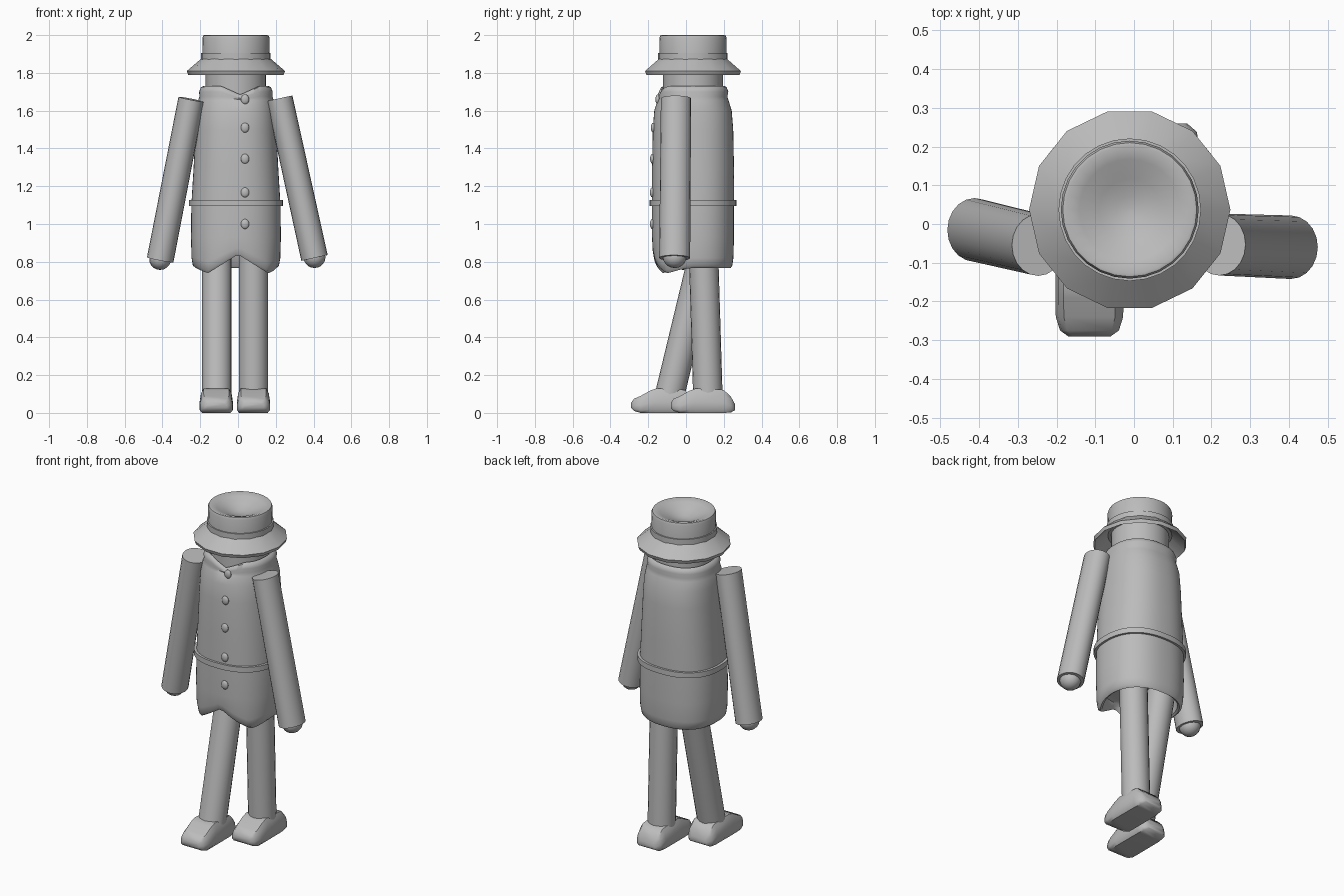
import bpy, bmesh, math
from mathutils import Matrix, Vector

if "Cube" in bpy.data.objects:
    bpy.data.objects.remove(bpy.data.objects["Cube"])

grey = bpy.data.materials.new("grey")
grey.diffuse_color = (0.5, 0.5, 0.5, 1)
grey.use_nodes = True
grey.node_tree.nodes["Principled BSDF"].inputs["Base Color"].default_value = grey.diffuse_color
CX, CY = -0.011, 0.037          # axis of hat, head and coat


def finish(bm, name, angle=40):
    bmesh.ops.recalc_face_normals(bm, faces=bm.faces)
    me = bpy.data.meshes.new(name)
    bm.to_mesh(me)
    bm.free()
    me.materials.append(grey)
    ob = bpy.data.objects.new(name, me)
    bpy.context.collection.objects.link(ob)
    bpy.ops.object.select_all(action='DESELECT')
    ob.select_set(True)
    bpy.context.view_layer.objects.active = ob
    bpy.ops.object.shade_smooth_by_angle(angle=math.radians(angle))
    return ob


def loft(name, rings, closed=False, angle=40):
    """Skin a list of point rings; cap the ends or join last to first."""
    bm = bmesh.new()
    vs = [[bm.verts.new(p) for p in r] for r in rings]
    n = len(vs[0])
    pairs = list(zip(vs, vs[1:])) + ([(vs[-1], vs[0])] if closed else [])
    for a, b in pairs:
        for i in range(n):
            j = (i + 1) % n
            bm.faces.new((a[i], a[j], b[j], b[i]))
    if not closed:
        bm.faces.new(vs[0])
        bm.faces.new(vs[-1])
    return finish(bm, name, angle)


def oval(rx, ry, z, n, power=2.0, cx=CX, cy=CY):
    pts = []
    for i in range(n):
        a = 2 * math.pi * i / n
        c, s = math.cos(a), math.sin(a)
        pts.append(Vector((cx + rx * math.copysign(abs(c) ** (2 / power), c),
                           cy + ry * math.copysign(abs(s) ** (2 / power), s), z)))
    return pts


def tube(name, bottom, top, r1, r2, squash=1.0, n=20):
    """Tapered limb between two points; squash narrows it in x."""
    a, b = Vector(bottom), Vector(top)
    d = b - a
    rot = Vector((0, 0, 1)).rotation_difference(d).to_matrix().to_4x4()
    m = Matrix.Translation((a + b) / 2) @ rot @ Matrix.Diagonal((squash, 1, 1, 1))
    bm = bmesh.new()
    bmesh.ops.create_cone(bm, cap_ends=True, segments=n, radius1=r1, radius2=r2,
                          depth=d.length, matrix=m)
    return finish(bm, name)


def ball(name, loc, scale):
    bm = bmesh.new()
    bmesh.ops.create_uvsphere(bm, u_segments=16, v_segments=10, radius=1,
                              matrix=Matrix.Translation(loc) @ Matrix.Diagonal((*scale, 1)))
    return finish(bm, name, 60)


# Hat: 14-sided sloping brim, round crown with a dimple, thin band
brim = [(0.165, 1.865), (0.253, 1.79), (0.26, 1.81), (0.178, 1.88)]
loft("hat_brim", [oval(r, r, z, 14) for r, z in brim], closed=True)
crown = [(0.176, 1.85), (0.178, 1.985), (0.173, 1.998), (0.165, 2.0), (0.13, 1.988),
         (0.08, 1.965), (0.035, 1.948), (0.005, 1.945)]
loft("hat_crown", [oval(r, r, z, 28) for r, z in crown])
loft("hat_band", [oval(r, r, z, 28) for r, z in
                  [(0.17, 1.87), (0.184, 1.87), (0.184, 1.905), (0.17, 1.905)]], closed=True)

# Head
loft("head", [oval(0.16, 0.158, z, 28) for z in (1.62, 1.87)])

# Coat: barrel with V neck and scalloped front hem
N = 72


def coat_ring(rx, ry, z, hem=0.0, neck=0.0):
    pts = oval(rx, ry, z, N, 2.35)
    for p in pts:
        if p.y > CY:
            continue
        x = abs(p.x - 0.0)
        # notch at the middle, points either side, fading out to the sides
        if x < 0.16:
            dz = 0.072 - 0.1 * (x / 0.16)
        else:
            dz = -0.028 * max(0, 1 - (x - 0.16) / 0.065)
        front = min(1, (CY - p.y) / (0.5 * ry))
        p.z += hem * dz * front - neck * 0.045 * max(0, 1 - abs(p.x - 0.012) / 0.1)
    return pts


coat = [(0.15, 0.15, 0.87, 0, 0), (0.195, 0.18, 0.86, 0, 0),
        (0.2, 0.19, 0.775, 1, 0), (0.212, 0.2, 0.767, 1, 0), (0.228, 0.208, 0.78, 1, 0),
        (0.235, 0.214, 0.82, 0.8, 0), (0.238, 0.217, 0.93, 0, 0), (0.236, 0.217, 1.1, 0, 0),
        (0.224, 0.217, 1.3, 0, 0), (0.214, 0.213, 1.5, 0, 0), (0.208, 0.205, 1.6, 0, 0),
        (0.2, 0.188, 1.655, 0, 0), (0.193, 0.182, 1.675, 0, 0.4), (0.195, 0.187, 1.7, 0, 0.8),
        (0.185, 0.178, 1.725, 0, 1), (0.172, 0.168, 1.73, 0, 1), (0.158, 0.156, 1.71, 0, 1),
        (0.15, 0.15, 1.65, 0, 0)]
loft("coat", [coat_ring(*c) for c in coat], angle=50)

# Belt
loft("belt", [oval(rx, ry, z, N, 2.35) for rx, ry, z in
              [(0.225, 0.205, 1.095), (0.249, 0.23, 1.095),
               (0.249, 0.23, 1.127), (0.225, 0.205, 1.127)]], closed=True)

# Buttons down the front
for i, (z, y) in enumerate([(1.66, -0.15), (1.51, -0.174), (1.345, -0.178),
                            (1.167, -0.179), (1.0, -0.179)]):
    ball(f"button_{i + 1}", (0.037, y, z), (0.022, 0.012, 0.026))

# Sleeves and hands
for side, low, high in [("left", (-0.412, -0.015, 0.81), (-0.247, -0.054, 1.66)),
                        ("right", (0.405, -0.06, 0.82), (0.22, -0.053, 1.665))]:
    tube(side + "_sleeve", low, high, 0.082, 0.08, 0.87)
    ball(side + "_hand", (low[0], low[1], low[2] + 0.005), (0.058, 0.062, 0.058))

# Legs, one stepping forward
tube("left_leg", (-0.112, -0.09, 0.08), (-0.112, 0.1, 0.87), 0.078, 0.078)
tube("right_leg", (0.082, 0.116, 0.08), (0.082, 0.092, 0.87), 0.078, 0.078)

# Shoes: sections along the foot (offset from toe, half width, bottom, top)
SECTIONS = [(0.0, 0.055, 0.025, 0.055), (0.015, 0.076, 0.01, 0.075), (0.05, 0.087, 0, 0.09),
            (0.1, 0.088, 0, 0.118), (0.135, 0.088, 0, 0.13), (0.28, 0.087, 0, 0.122),
            (0.318, 0.08, 0.002, 0.085), (0.34, 0.055, 0.015, 0.045)]


def shoe(name, cx, toe):
    rings = []
    for dy, w, b, t in SECTIONS:
        h = t - b
        half = [(0.86, 0), (1, 0.15), (1, 0.45), (0.92, 0.8), (0.76, 1)]
        pts = [(w * u, b + h * v) for u, v in half]
        pts += [(-x, z) for x, z in reversed(pts)]
        rings.append([(cx + x, toe + dy, z) for x, z in pts])
    loft(name, rings, angle=45)


shoe("left_shoe", -0.115, -0.29)
shoe("right_shoe", 0.082, -0.08)
